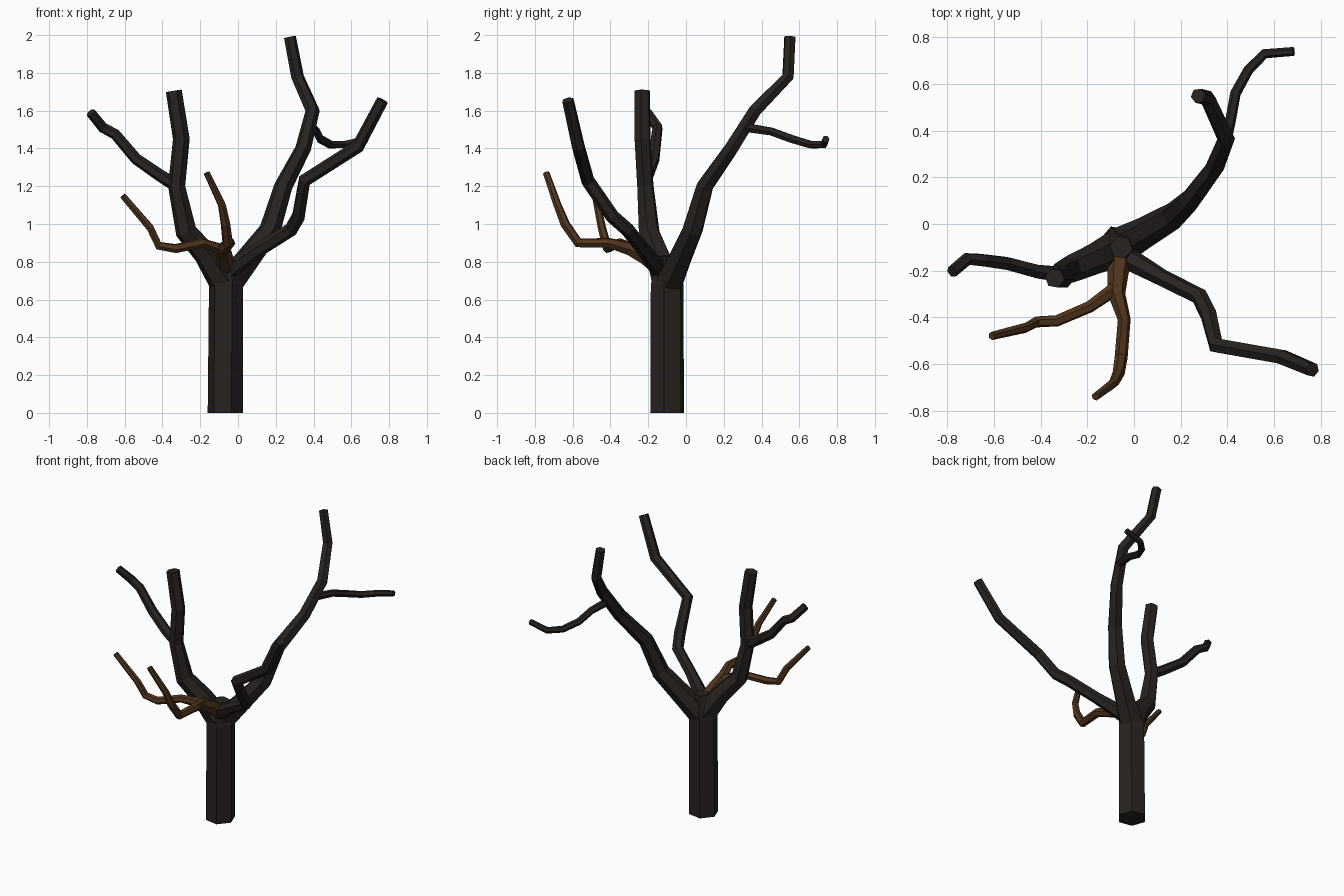
import bpy, bmesh, math
from mathutils import Vector

SIDES = 6


def material(name, rgb):
    m = bpy.data.materials.new(name)
    m.diffuse_color = (*rgb, 1)
    return m


bark = material("dark_bark", (0.020, 0.016, 0.014))
brown = material("brown_bark", (0.080, 0.035, 0.012))


def limb(name, pts, mat):
    """Sweep a tapering hexagon along points given as (x, y, z, radius)."""
    pos = [Vector(p[:3]) for p in pts]
    seg = [(b - a).normalized() for a, b in zip(pos, pos[1:])]
    # first cross-section, then carried along the path without twist
    a = math.radians(-10)
    d = Vector((0, 0, 1))
    spokes = [Vector((math.cos(a + k * math.tau / SIDES),
                      math.sin(a + k * math.tau / SIDES), 0)) for k in range(SIDES)]
    bm = bmesh.new()
    rings = []
    for i, p in enumerate(pos):
        t = (seg[max(i - 1, 0)] + seg[min(i, len(seg) - 1)]).normalized()
        q = d.rotation_difference(t)
        spokes = [q @ s for s in spokes]
        d = t
        rings.append([bm.verts.new(p + s * pts[i][3]) for s in spokes])
    for r0, r1 in zip(rings, rings[1:]):
        for k in range(SIDES):
            n = (k + 1) % SIDES
            bm.faces.new((r0[k], r0[n], r1[n], r1[k]))
    bm.faces.new(rings[0][::-1])
    bm.faces.new(rings[-1])
    bmesh.ops.recalc_face_normals(bm, faces=bm.faces)
    me = bpy.data.meshes.new(name)
    bm.to_mesh(me)
    bm.free()
    me.materials.append(mat)
    ob = bpy.data.objects.new(name, me)
    bpy.context.collection.objects.link(ob)
    return ob


# Trunk, narrowing into the crotch
limb("trunk", [(-0.067, -0.1, 0, 0.095), (-0.063, -0.1, 0.68, 0.092),
               (-0.055, -0.1, 0.83, 0.05)], bark)

# Tall back right branch and its twig
limb("back_branch", [(-0.05, -0.09, 0.69, 0.08), (0.04, -0.04, 0.80, 0.068),
                     (0.17, 0.035, 0.97, 0.058), (0.24, 0.10, 1.20, 0.049),
                     (0.345, 0.24, 1.40, 0.042), (0.395, 0.365, 1.60, 0.038),
                     (0.315, 0.54, 1.78, 0.034), (0.275, 0.55, 1.99, 0.032)], bark)
limb("back_twig", [(0.385, 0.32, 1.51, 0.026), (0.415, 0.45, 1.49, 0.023),
                   (0.435, 0.56, 1.45, 0.023), (0.49, 0.66, 1.42, 0.022),
                   (0.56, 0.73, 1.42, 0.021), (0.685, 0.74, 1.45, 0.019)], bark)

# Front right branch
limb("right_branch", [(-0.04, -0.14, 0.76, 0.05), (0.12, -0.23, 0.87, 0.037),
                      (0.28, -0.31, 0.97, 0.037), (0.32, -0.39, 1.04, 0.037),
                      (0.352, -0.52, 1.23, 0.036), (0.635, -0.57, 1.41, 0.035),
                      (0.765, -0.625, 1.655, 0.032)], bark)

# Thick left branch and its twig
limb("left_branch", [(-0.075, -0.105, 0.69, 0.08), (-0.17, -0.15, 0.84, 0.066),
                     (-0.275, -0.195, 0.96, 0.058), (-0.325, -0.215, 1.20, 0.046),
                     (-0.30, -0.23, 1.45, 0.045), (-0.34, -0.232, 1.705, 0.043)], bark)
limb("left_twig", [(-0.32, -0.215, 1.20, 0.036), (-0.41, -0.205, 1.255, 0.033),
                   (-0.54, -0.17, 1.345, 0.031), (-0.65, -0.155, 1.475, 0.029),
                   (-0.715, -0.15, 1.51, 0.028), (-0.78, -0.205, 1.59, 0.026)], bark)

# Brown forked shoot at the front
limb("front_shoot", [(-0.062, -0.15, 0.78, 0.05), (-0.07, -0.22, 0.83, 0.045),
                     (-0.075, -0.30, 0.87, 0.038), (-0.042, -0.41, 0.90, 0.028),
                     (-0.055, -0.57, 0.90, 0.028), (-0.066, -0.64, 1.00, 0.026),
                     (-0.085, -0.68, 1.10, 0.022), (-0.165, -0.74, 1.27, 0.018)], brown)
limb("front_shoot_fork", [(-0.07, -0.27, 0.86, 0.032), (-0.19, -0.355, 0.90, 0.026),
                          (-0.33, -0.415, 0.87, 0.025), (-0.42, -0.42, 0.885, 0.024),
                          (-0.465, -0.445, 0.98, 0.022), (-0.61, -0.48, 1.15, 0.018)], brown)
